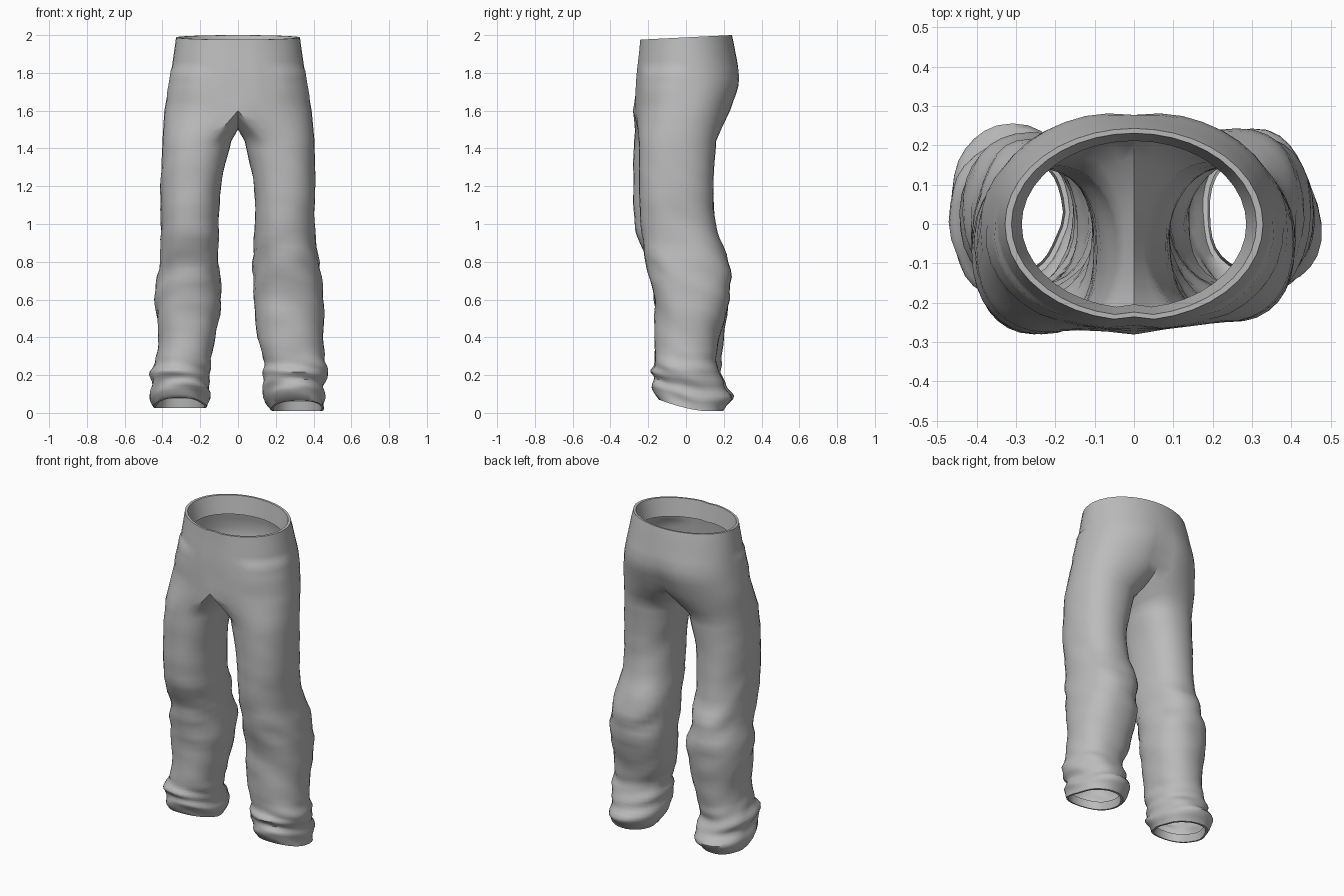
import bpy, bmesh, math
from mathutils import Vector, noise

cube = bpy.data.objects.get("Cube")
if cube:
    bpy.data.objects.remove(cube, do_unlink=True)

HALF = 20          # segments on the outer half of a hip ring
ARCH = 12          # segments across the crotch
LEG = HALF + ARCH  # vertices in a leg ring

# Hips: height, half width, front, back, squareness
HIPS = [(1.988, .328, -.245, .243, 2.0), (1.9, .34, -.253, .262, 2.1),
        (1.75, .363, -.268, .287, 2.2), (1.6, .39, -.27, .24, 2.4)]
# Legs: height, inner side, outer side, front, back
LEFT = [(1.44, .035, .405, -.25, .16), (1.2, .085, .41, -.25, .145),
        (1.0, .09, .405, -.24, .16), (.8, .08, .43, -.21, .23),
        (.63, .08, .455, -.175, .235), (.4, .1, .45, -.165, .18),
        (.28, .14, .46, -.17, .165), (.2, .135, .47, -.18, .185),
        (.14, .14, .455, -.17, .205), (.08, .135, .46, -.18, .23),
        (.01, .175, .455, -.14, .195)]
RIGHT = [(1.44, .035, .4, -.275, .15), (1.2, .09, .41, -.28, .14),
         (.96, .1, .41, -.265, .16), (.8, .1, .415, -.205, .21),
         (.63, .085, .44, -.17, .23), (.4, .12, .42, -.16, .2),
         (.28, .145, .435, -.165, .19), (.2, .155, .47, -.18, .19),
         (.14, .155, .455, -.17, .215), (.09, .145, .472, -.175, .245),
         (.025, .165, .45, -.14, .2)]


def sample(keys, z):
    """Smoothly interpolate a table whose first column falls."""
    def slope(i, c):
        a, b = keys[max(i - 1, 0)], keys[min(i + 1, len(keys) - 1)]
        return (b[c] - a[c]) / (b[0] - a[0])
    i = 0
    while i < len(keys) - 2 and z < keys[i + 1][0]:
        i += 1
    a, b = keys[i], keys[i + 1]
    h = b[0] - a[0]
    t = (z - a[0]) / h
    return [a[c] * (1 + 2 * t) * (1 - t) ** 2 + b[c] * t * t * (3 - 2 * t)
            + h * (slope(i, c) * t * (1 - t) ** 2 - slope(i + 1, c) * t * t * (1 - t))
            for c in range(1, len(a))]


def clamp(v):
    return max(0.0, min(1.0, v))


def oval(angle, n):
    c, s = math.cos(angle), math.sin(angle)
    return (math.copysign(abs(c) ** (2 / n), c), math.copysign(abs(s) ** (2 / n), s))


def hip_ring(z, scale=1.0):
    width, front, back, n = sample(HIPS, z)
    points = []
    for j in range(2 * HALF):
        c, s = oval(math.pi * (j / HALF - .5), n)
        x = width * c * scale
        y = (front + back) / 2 + (back - front) / 2 * s * scale
        low = clamp((1.85 - z) / .2)
        if s > 0:      # seat cleft
            y -= .025 * low * math.exp(-(x / .06) ** 2)
        elif j == 0:   # fly seam, standing out where it meets the crotch
            y += .009 - .02 * clamp((1.72 - z) / .12)
        # pocket bags stand out slightly below their openings
        if -.95 < s < -.1 and abs(x) > .2 and 1.66 < z < 1.82:
            x, y = x * 1.02, y * 1.03
        points.append(Vector((x, y, z + .05 * y * clamp((z - 1.85) / .1))))
    return points


def leg_ring(keys, side, z, scale=1.0, lift=0.0):
    inner, outer, front, back = sample(keys, z)
    centre = Vector(((inner + outer) / 2, (front + back) / 2, z))
    knee = math.exp(-((z - .72) / .2) ** 2)
    cuff = clamp((.34 - z) / .12)
    points = []
    for i in range(LEG):
        angle = 2 * math.pi * (i - HALF / 2) / LEG
        c, s = oval(angle, 2.25)
        p = centre + Vector(((outer - inner) / 2 * c, (back - front) / 2 * s, 0)) * scale
        # slanting cloth folds, strongest at the knee and the cuff
        seed = Vector((p.x * 5, p.y * 5 + side * 7, z * 11 + s * 1.2))
        fold = noise.noise(seed) * (.006 + .014 * knee + .014 * cuff)
        fold += .004 * cuff * math.sin(z * 75 + 2.5 * math.sin(angle + side))
        p += (p - centre).normalized() * fold * clamp((1.44 - z) / .2)
        # the hem rises at the front
        p.z += lift + .07 * clamp((.1 - p.y) / .27) ** 1.5 * clamp((.25 - z) / .2)
        points.append(Vector((side * p.x, p.y, p.z)))
    return points


bm = bmesh.new()


def add(points):
    return [bm.verts.new(p) for p in points]


def bridge(a, b):
    for i in range(len(a)):
        k = (i + 1) % len(a)
        bm.faces.new((a[i], a[k], b[k], b[i]))


# Waistband lining tapering inward, rim and hips
lining = [p - Vector((0, 0, .11)) for p in hip_ring(1.988, .87)]
rows = [add(lining), add(hip_ring(1.988, .95)), add(hip_ring(1.988))]
rows += [add(hip_ring(z)) for z in
         (1.965, 1.93, 1.895, 1.86, 1.825, 1.815, 1.77, 1.73, 1.69, 1.65, 1.6)]
for a, b in zip(rows, rows[1:]):
    bridge(a, b)

# Crotch arch running from the back seam to the front seam
hip = rows[-1]
front, back = hip[0].co, hip[HALF].co
arch = []
for i in range(1, ARCH):
    t = i / ARCH
    p = back.lerp(front, t)
    p.z -= .1 * (1 - abs(2 * t - 1) ** 2.2)
    arch.append(bm.verts.new(p))

# Legs, cuffs and turned-in hems
for side, keys in ((1, LEFT), (-1, RIGHT)):
    top = [hip[(side * j) % (2 * HALF)] for j in range(HALF + 1)] + arch
    first = leg_ring(keys, side, 1.44)
    previous = top
    for t in (.33, .67):
        ring = add([v.co.lerp(p, t) for v, p in zip(top, first)])
        bridge(previous, ring)
        previous = ring
    z, hem = 1.44, keys[-1][0]
    while z > hem + .008:
        ring = add(leg_ring(keys, side, z))
        bridge(previous, ring)
        previous = ring
        z -= .04 if z > .36 else .018
    for scale, lift in ((1, 0), (.92, 0), (.88, .05)):
        ring = add(leg_ring(keys, side, hem, scale, lift))
        bridge(previous, ring)
        previous = ring

bmesh.ops.recalc_face_normals(bm, faces=bm.faces)
mesh = bpy.data.meshes.new("trousers")
bm.to_mesh(mesh)
bm.free()
trousers = bpy.data.objects.new("trousers", mesh)
bpy.context.collection.objects.link(trousers)

# Plain grey cloth
cloth = bpy.data.materials.new("grey cloth")
cloth.use_nodes = True
grey = (.5, .5, .5, 1)
cloth.diffuse_color = grey
cloth.node_tree.nodes["Principled BSDF"].inputs["Base Color"].default_value = grey
mesh.materials.append(cloth)

bpy.ops.object.select_all(action='DESELECT')
trousers.select_set(True)
bpy.context.view_layer.objects.active = trousers
bpy.ops.object.shade_smooth_by_angle(angle=math.radians(50))
